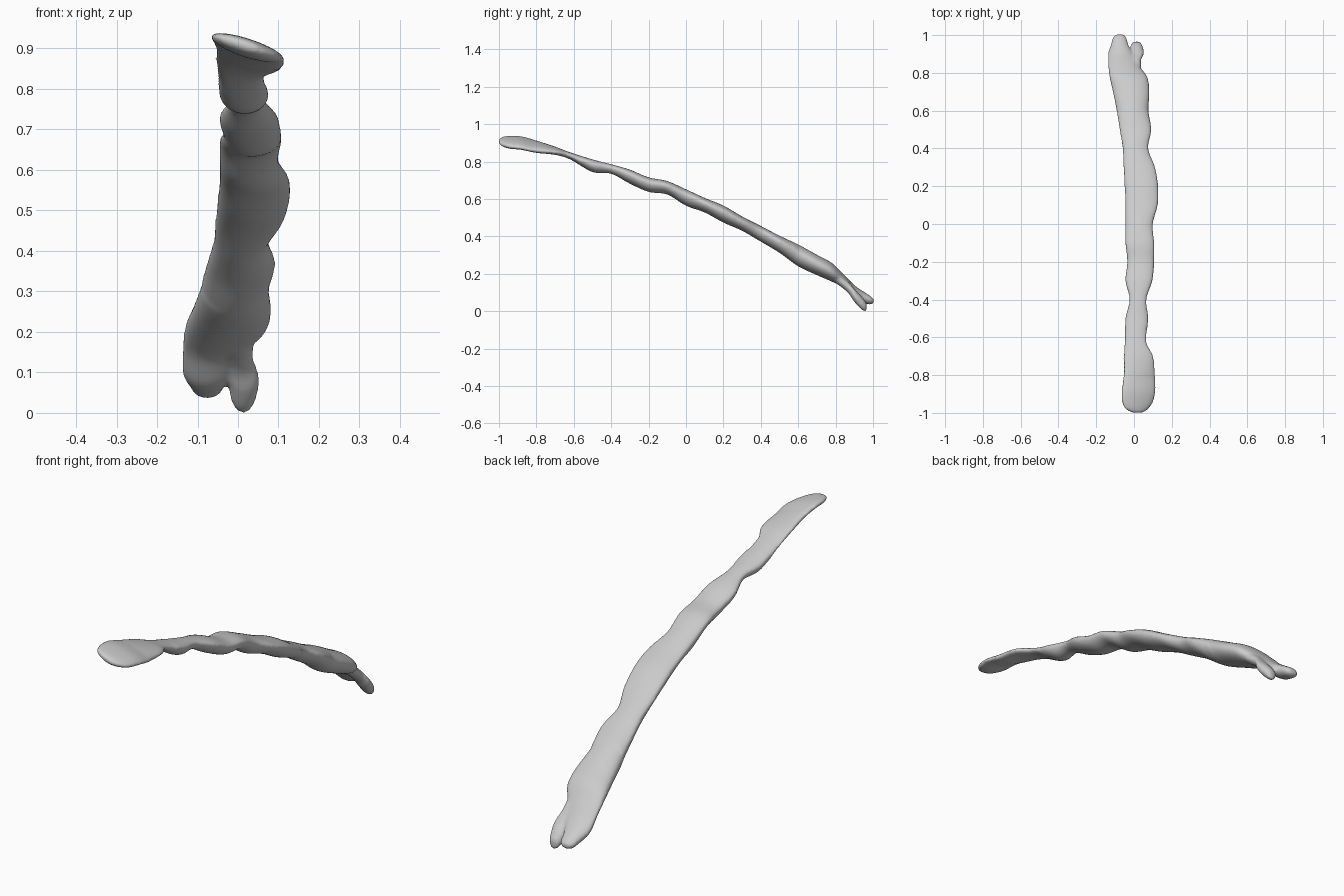
import bpy, bmesh, math

if "Cube" in bpy.data.objects:
    bpy.data.objects.remove(bpy.data.objects["Cube"])

SIDES, STEPS = 28, 6

# Stations along the length: y, left x, right x, top z, bottom z
STICK = [
    (-1.00, -.005, .045, .920, .895), (-.98, -.045, .075, .932, .880), (-.94, -.064, .102, .937, .868),
    (-.88, -.066, .114, .934, .862), (-.80, -.056, .112, .912, .846),
    (-.70, -.056, .102, .880, .836), (-.62, -.050, .066, .850, .812),
    (-.50, -.046, .076, .812, .744), (-.40, -.024, .066, .786, .735),
    (-.30, -.046, .098, .757, .682), (-.20, -.036, .107, .716, .638),
    (-.10, -.046, .107, .696, .624), (.00, -.046, .100, .652, .564),
    (.10, -.046, .126, .606, .528), (.20, -.050, .128, .565, .474),
    (.30, -.056, .112, .507, .430), (.40, -.060, .076, .456, .372),
    (.50, -.076, .092, .404, .312), (.60, -.092, .077, .357, .240),
    (.70, -.112, .082, .302, .193), (.78, -.130, .070, .258, .158),
    (.84, -.137, .025, .200, .128), (.90, -.138, -.005, .140, .066),
    (.95, -.122, -.030, .105, .044), (.985, -.112, -.040, .082, .036),
    (1.003, -.095, -.055, .066, .044),
]
# Short right-hand prong of the forked end
PRONG = [
    (.78, -.050, .045, .230, .165), (.86, -.030, .037, .165, .105),
    (.90, -.022, .052, .120, .050), (.94, -.020, .046, .078, .008),
    (.965, -.005, .032, .045, -.002),
]


def catmull(rows):
    """Smoothly resample the stations."""
    out = []
    for i in range(len(rows) - 1):
        a, b = rows[max(i - 1, 0)], rows[i]
        c, d = rows[i + 1], rows[min(i + 2, len(rows) - 1)]
        for s in range(STEPS):
            t = s / STEPS
            out.append([.5 * (2 * q + (r - p) * t + (2 * p - 5 * q + 4 * r - w) * t ** 2
                              + (3 * q - p - 3 * r + w) * t ** 3)
                        for p, q, r, w in zip(a, b, c, d)])
    return out + [list(rows[-1])]


def loft(bm, rows):
    """Skin rounded sections with a flatter top and deeper belly."""
    rings = []
    for y, left, right, top, bottom in catmull(rows):
        cx, a, h = (left + right) / 2, (right - left) / 2, (top - bottom) / 2
        # the broad front end leans down to the right
        k = .3 * min(1, max(0, (-y - .62) / .2))
        k = min(k, .75 * h / a)
        b = math.sqrt(h * h - (k * a) ** 2)
        belly = .3 if -.55 < y < .6 else .1
        ring = []
        for i in range(SIDES):
            t = 2 * math.pi * i / SIDES
            dx, s = a * math.cos(t), math.sin(t)
            dz = b * (belly + s * (1 - belly if s > 0 else 1 + belly))
            ring.append(bm.verts.new((cx + dx, y, (top + bottom) / 2 + dz - k * dx)))
        rings.append(ring)
    for r0, r1 in zip(rings, rings[1:]):
        for i in range(SIDES):
            j = (i + 1) % SIDES
            bm.faces.new((r0[i], r0[j], r1[j], r1[i]))
    bm.faces.new(rings[0])
    bm.faces.new(rings[-1])


# Stick body and prong
mesh = bpy.data.meshes.new("stick")
bm = bmesh.new()
loft(bm, STICK)
loft(bm, PRONG)
bmesh.ops.recalc_face_normals(bm, faces=bm.faces)
bm.to_mesh(mesh)
bm.free()
stick = bpy.data.objects.new("stick", mesh)
bpy.context.collection.objects.link(stick)

# Fuse into one organic skin
remesh = stick.modifiers.new("fuse", 'REMESH')
remesh.mode = 'VOXEL'
remesh.voxel_size = .007
remesh.use_smooth_shade = True
smooth = stick.modifiers.new("soften", 'SMOOTH')
smooth.factor = .5
smooth.iterations = 5
